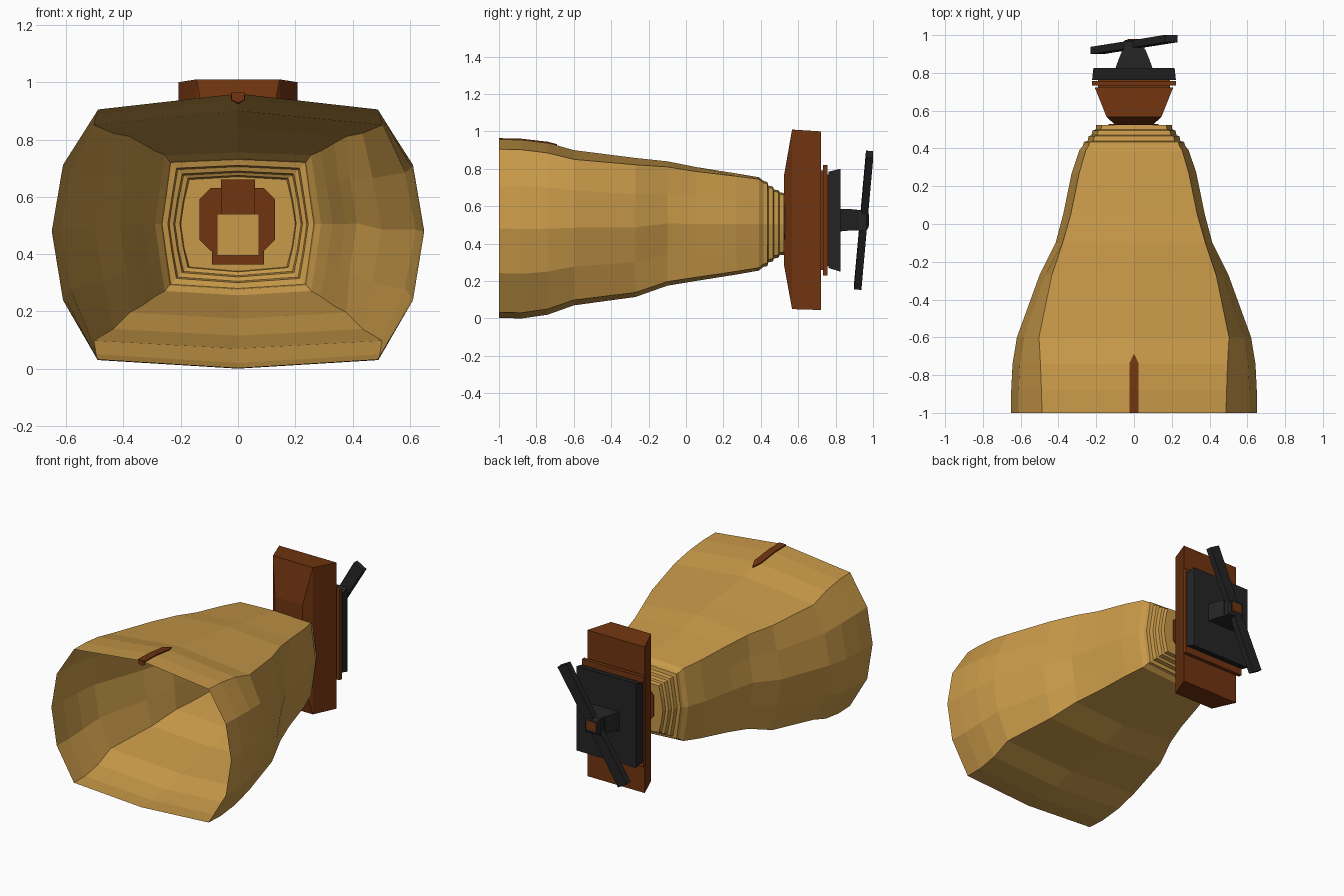
import bpy, bmesh
from mathutils import Vector

if "Cube" in bpy.data.objects:
    bpy.data.objects.remove(bpy.data.objects["Cube"])


def material(name, rgb):
    m = bpy.data.materials.new(name)
    m.diffuse_color = (*rgb, 1)
    m.use_nodes = True
    m.node_tree.nodes["Principled BSDF"].inputs["Base Color"].default_value = m.diffuse_color
    return m


TAN = material("tan", (0.58, 0.32, 0.066))
BROWN = material("brown", (0.165, 0.035, 0.005))
BLACK = material("black", (0.018, 0.018, 0.018))


def loft(name, rings, mat, cap_start=True, cap_end=True):
    """Skin a list of equal-length point loops."""
    bm = bmesh.new()
    loops = [[bm.verts.new(p) for p in r] for r in rings]
    n = len(loops[0])
    for a, b in zip(loops, loops[1:]):
        for i in range(n):
            j = (i + 1) % n
            bm.faces.new((a[i], a[j], b[j], b[i]))
    if cap_start:
        bm.faces.new(loops[0][::-1])
    if cap_end:
        bm.faces.new(loops[-1])
    bmesh.ops.recalc_face_normals(bm, faces=bm.faces)
    if not cap_start:
        # keep the open shell facing outward
        bm.normal_update()
        top = max(bm.faces, key=lambda f: f.calc_center_median().z)
        if top.normal.z < 0:
            bmesh.ops.reverse_faces(bm, faces=bm.faces)
    me = bpy.data.meshes.new(name)
    bm.to_mesh(me)
    bm.free()
    me.materials.append(mat)
    ob = bpy.data.objects.new(name, me)
    bpy.context.collection.objects.link(ob)
    return ob


def rect(y, hw, z0, z1):
    return [(-hw, y, z0), (hw, y, z0), (hw, y, z1), (-hw, y, z1)]


def hood_ring(y, top, bot, w, cw):
    """Twelve-sided barrel section with gently peaked top and bottom."""
    t = min(1, max(0, (y + 0.74) / 1.13))
    zc, h = (top + bot) / 2, (top - bot) / 2
    right = [(cw, top - 0.055 + 0.045 * t), (0.94 * w, zc + 0.48 * h), (w, zc),
             (0.94 * w, zc - 0.5 * h), (cw, bot + 0.03 - 0.015 * t)]
    pts = [(0, top)] + right + [(0, bot)] + [(-x, z) for x, z in reversed(right)]
    return [(x, y, z) for x, z in pts]


# Flared open hood, with stepped collar at its narrow closed end
hood = [(-1, .96, .003, .65, .487), (-.88, .957, 0, .65, .49), (-.74, .94, .02, .643, .495),
        (-.6, .9, .07, .62, .503), (-.27, .858, .115, .50, .435), (-.1, .84, .175, .415, .378),
        (.05, .81, .20, .375, .335), (.27, .775, .235, .33, .29), (.39, .755, .256, .29, .255)]
collar = [(.415, .735, .276, .270, .240), (.435, .73, .28, .265, .235), (.44, .71, .30, .245, .215),
          (.465, .705, .305, .24, .21), (.47, .69, .32, .225, .195), (.495, .685, .325, .22, .19),
          (.5, .675, .338, .203, .175), (.525, .67, .34, .2, .17)]
loft("hood", [hood_ring(*s) for s in hood + collar], TAN, cap_start=False)

# Pointed marker strip on the crown of the hood
strip = []
for y, z, hw in [(-1, .961, .025), (-.88, .958, .025), (-.74, .942, .025), (-.69, .929, .003)]:
    strip.append([(-hw, y, z - .005), (hw, y, z - .005), (hw, y, z + .003), (-hw, y, z + .003)])
loft("marker_strip", strip, BROWN)
loft("marker_front", [[(-.022, y, .955), (-.022, y, .938), (0, y, .928), (.022, y, .938), (.022, y, .955)]
                      for y in (-.999, -.992)], BROWN)

# Small fitting inside the hood
c = .04
inner = [(-.135, .41 + c), (-.135 + c, .41), (.13 - c, .41), (.13, .41 + c),
         (.13, .63 - c), (.13 - c, .63), (-.135 + c, .63), (-.135, .63 - c)]
loft("inner_socket", [[(x, y, z) for x, z in inner] for y in (.47, .53)], BROWN)
loft("inner_upright", [rect(y, .06, .54, .66) for y in (.46, .53)], BROWN)
loft("inner_foot", [rect(y, .09, .363, .42) for y in (.465, .53)], BROWN)
loft("inner_plug", [rect(y, .073, .395, .54) for y in (.43, .48)], TAN)

# Tall tapered block and the thin plate behind it
loft("mount_block", [rect(.525, .10, .28, .77), rect(.567, .145, .05, 1.01),
                     rect(.723, .208, .045, 1.0)], BROWN)
loft("mount_spacer", [rect(.72, .19, .26, .79), rect(.735, .19, .26, .79)], BROWN)
loft("mount_plate", [rect(.733, .222, .23, .82), rect(.757, .222, .23, .82)], BROWN)
loft("plate_spacer", [rect(.755, .19, .28, .77), rect(.765, .19, .28, .77)], BROWN)

# Dark back plate and the boss carrying the handle
loft("back_plate", [rect(.763, .222, .27, .785), rect(.825, .215, .25, .80)], BLACK)
loft("boss", [rect(.82, .10, .465, .585), rect(.875, .08, .47, .585), rect(.925, .06, .47, .58)], BLACK)
loft("handle_hub", [rect(.915, .05, .48, .57), rect(.925, .055, .47, .58),
                    rect(.965, .055, .47, .58), rect(.975, .045, .485, .565)], BLACK)
loft("hub_cap", [rect(.974, .035, .495, .555), rect(.979, .035, .495, .555)], BROWN)

# Slanted two-armed handle
centre = Vector((0, .95, .525))
axis = Vector((.385, .062, .69)).normalized()
side = axis.cross(Vector((0, 1, 0))).normalized()
thick = side.cross(axis).normalized()
for label, s in (("upper", 1), ("lower", -1)):
    arm = []
    for d, w in ((.0, .03), (.1, .035), (.405, .038)):
        p = centre + axis * d * s
        arm.append([p + side * w * a + thick * .0195 * b
                    for a, b in ((-1, -1), (1, -1), (1, 1), (-1, 1))])
    loft(label + "_handle_arm", arm, BLACK)
